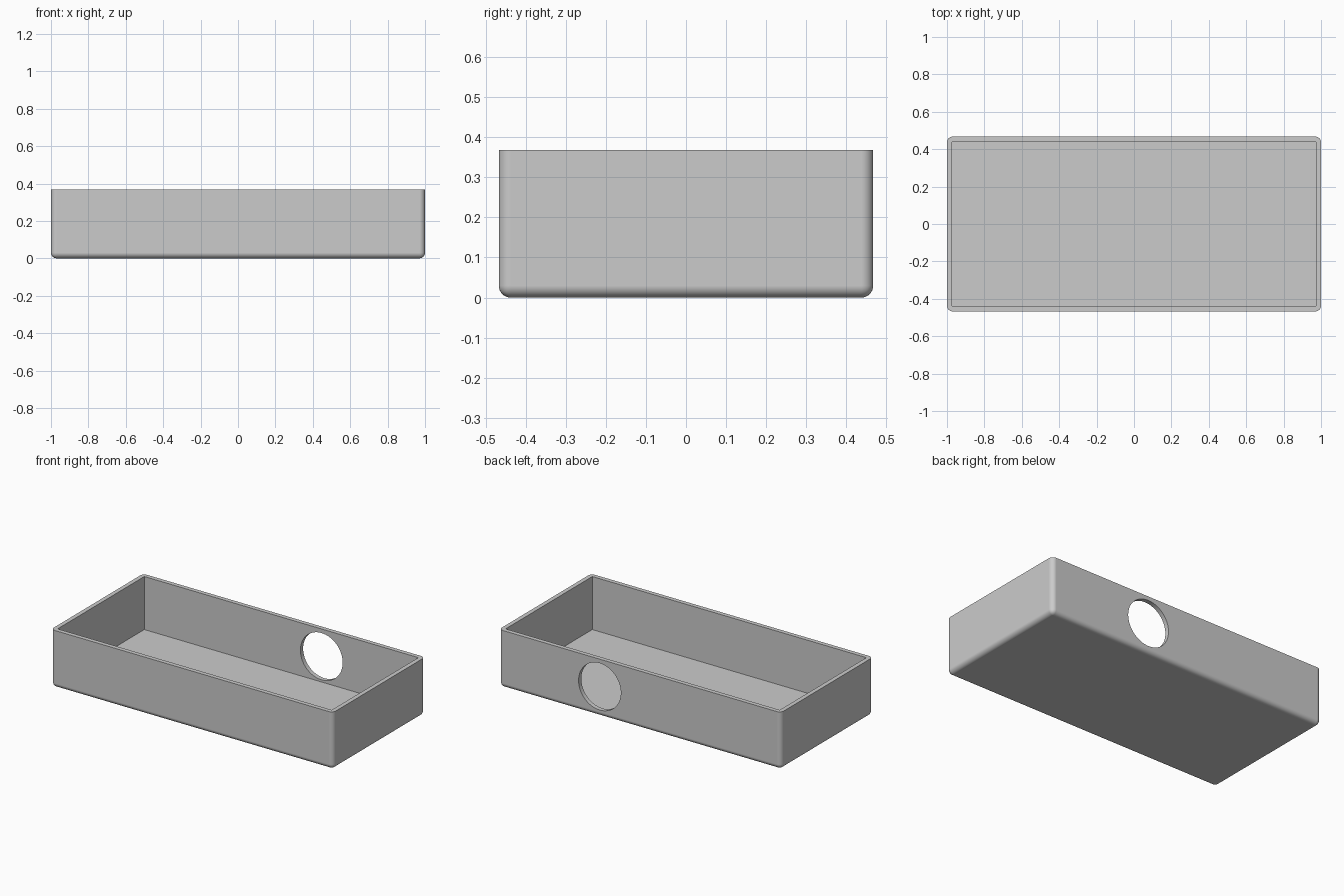
import bpy
import bmesh
import math
from mathutils import Matrix

LENGTH, DEPTH, HEIGHT = 2.0, 0.934, 0.368
WALL, ROUND = 0.028, 0.03
HOLE_X, HOLE_Z, HOLE_R = 0.285, 0.192, 0.15

cube = bpy.data.objects.get("Cube")
if cube:
    bpy.data.objects.remove(cube, do_unlink=True)

grey = bpy.data.materials.new("plain grey")
grey.use_nodes = True
colour = (0.6, 0.6, 0.6, 1)
grey.diffuse_color = colour
grey.node_tree.nodes["Principled BSDF"].inputs["Base Color"].default_value = colour


def make_object(name, bm):
    mesh = bpy.data.meshes.new(name)
    bmesh.ops.recalc_face_normals(bm, faces=bm.faces)
    bm.to_mesh(mesh)
    bm.free()
    mesh.materials.append(grey)
    obj = bpy.data.objects.new(name, mesh)
    bpy.context.scene.collection.objects.link(obj)
    return obj


def box(length, depth, z0, z1):
    bm = bmesh.new()
    bmesh.ops.create_cube(bm, size=1, matrix=Matrix.Translation((0, 0, (z0 + z1) / 2))
                          @ Matrix.Diagonal((length, depth, z1 - z0, 1)))
    return bm


def cut(target, cutter):
    cutter.hide_render = True
    mod = target.modifiers.new("cut", "BOOLEAN")
    mod.operation = "DIFFERENCE"
    mod.solver = "EXACT"
    mod.object = cutter
    bpy.ops.object.modifier_apply(modifier=mod.name)
    bpy.data.objects.remove(cutter, do_unlink=True)


# Outer body: every edge rounded except the flat top rim
bm = box(LENGTH, DEPTH, 0, HEIGHT)
edges = [e for e in bm.edges if min(v.co.z for v in e.verts) < HEIGHT / 2]
bmesh.ops.bevel(bm, geom=edges, offset=ROUND, segments=8, profile=0.5, affect="EDGES")
tray = make_object("open_tray", bm)
for o in bpy.context.selected_objects:
    o.select_set(False)
bpy.context.view_layer.objects.active = tray
tray.select_set(True)

# Sharp-cornered cavity
cut(tray, make_object("cavity_cutter",
                      box(LENGTH - 2 * WALL, DEPTH - 2 * WALL, WALL, HEIGHT + 0.2)))

# Round hole through the back wall
bm = bmesh.new()
bmesh.ops.create_cone(bm, cap_ends=True, segments=64, radius1=HOLE_R, radius2=HOLE_R,
                      depth=0.2, matrix=Matrix.Translation((HOLE_X, DEPTH / 2, HOLE_Z))
                      @ Matrix.Rotation(math.pi / 2, 4, "X"))
cut(tray, make_object("hole_cutter", bm))

# Smooth rounds, crisp rims
bpy.context.view_layer.objects.active = tray
tray.select_set(True)
bpy.ops.object.shade_smooth_by_angle(angle=math.radians(30))
weighted = tray.modifiers.new("even_shading", "WEIGHTED_NORMAL")
weighted.keep_sharp = True
